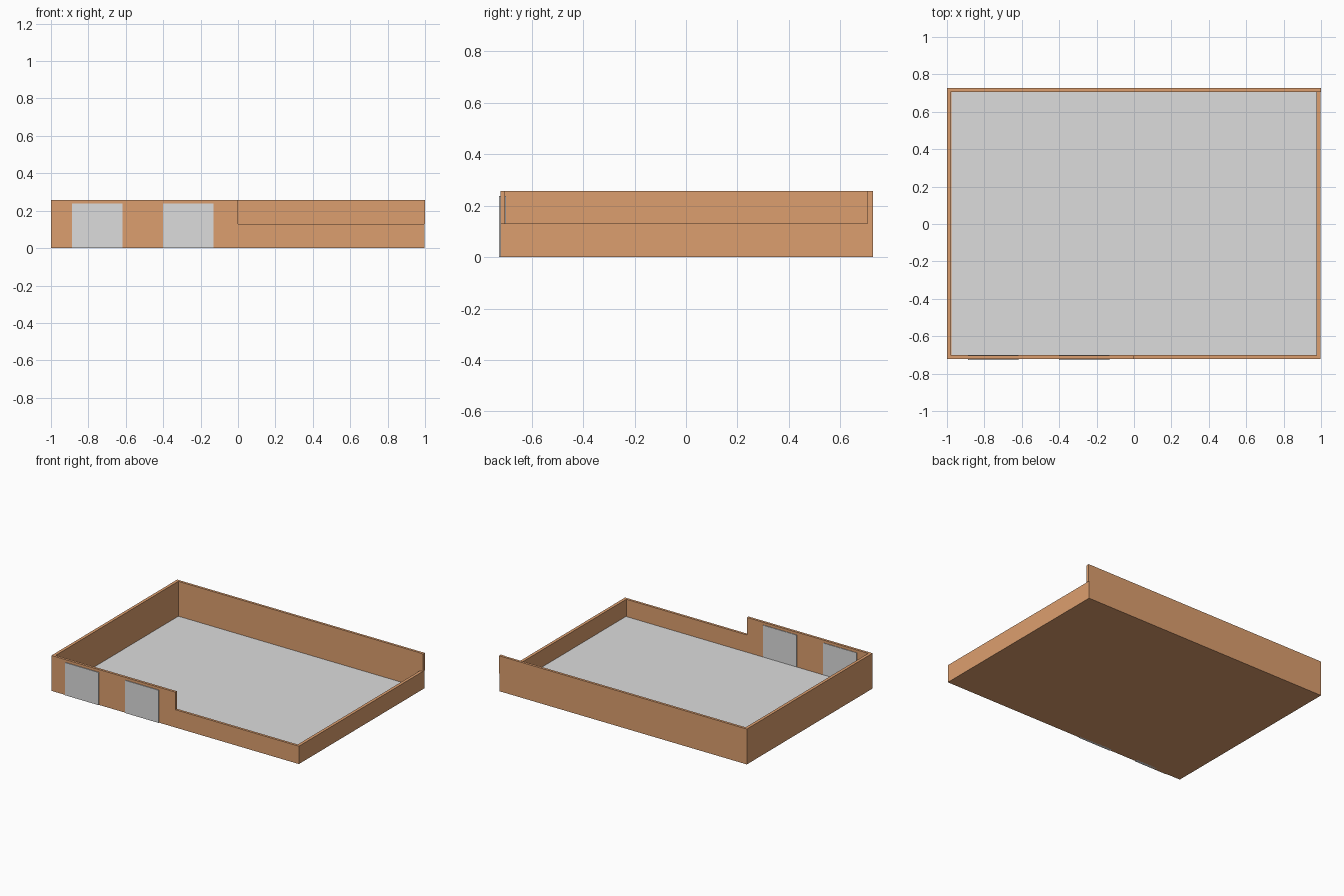
import bpy
import bmesh
from mathutils import Vector

cube = bpy.data.objects.get("Cube")
if cube:
    bpy.data.objects.remove(cube, do_unlink=True)


def make_material(name, color):
    mat = bpy.data.materials.new(name)
    mat.use_nodes = True
    mat.diffuse_color = color
    mat.node_tree.nodes["Principled BSDF"].inputs["Base Color"].default_value = color
    return mat


wood = make_material("warm wood", (0.72, 0.345, 0.158, 1))
grey = make_material("light grey", (0.72, 0.72, 0.72, 1))


def box(name, low, high, mat):
    """Box between two opposite corners."""
    low, high = Vector(low), Vector(high)
    bm = bmesh.new()
    bmesh.ops.create_cube(bm, size=1)
    for v in bm.verts:
        v.co = (low + high) / 2 + v.co * (high - low)
    mesh = bpy.data.meshes.new(name)
    bm.to_mesh(mesh)
    bm.free()
    mesh.materials.append(mat)
    obj = bpy.data.objects.new(name, mesh)
    bpy.context.collection.objects.link(obj)
    return obj


X = 0.997          # half length
FRONT, BACK = -0.722, 0.727
T = 0.022          # wall thickness
TALL, LOW = 0.258, 0.13

# Base slab and floor covering
box("base", (-X, FRONT, 0), (X, BACK, 0.003), wood)
box("floor", (-X + T, FRONT + T, 0.003), (X - T, BACK - T, 0.006), grey)

# Side and back walls
box("right_wall", (-1, FRONT, 0), (-1 + T, BACK, TALL), wood)
box("back_wall", (-1 + T, BACK - T + 0.004, 0), (X, BACK, TALL), wood)
box("left_low_wall", (X - T, FRONT, 0), (X, BACK - T + 0.004, LOW), wood)
box("corner_post", (0.972, BACK - T, LOW), (1, BACK, TALL), wood)

# Front wall: tall half and low half
box("front_tall_wall", (-1 + T, FRONT, 0), (0, FRONT + T - 0.004, TALL), wood)
box("front_low_wall", (0, FRONT, 0), (X - T, FRONT + T - 0.004, LOW), wood)

# Door panels, standing slightly proud of both wall faces
for name, left in (("outer_door", -0.887), ("inner_door", -0.402)):
    box(name, (left, FRONT - 0.005, 0), (left + 0.27, FRONT + T, 0.238), grey)
